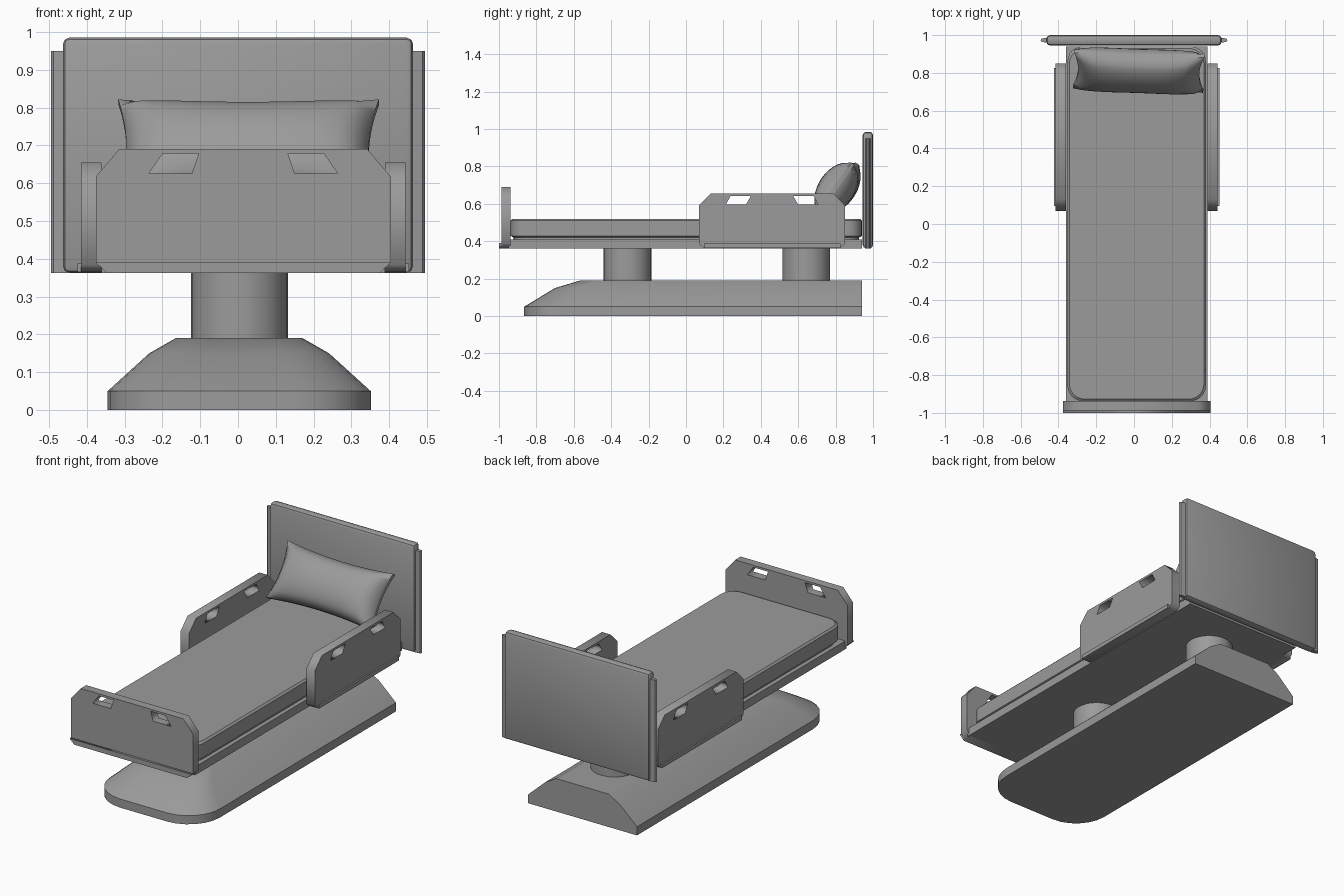
import bpy, bmesh, math
from mathutils import Matrix, Vector

if "Cube" in bpy.data.objects:
    bpy.data.objects.remove(bpy.data.objects["Cube"], do_unlink=True)

GREY = (0.33, 0.33, 0.33, 1)
grey = bpy.data.materials.new("plain grey")
grey.use_nodes = True
grey.diffuse_color = GREY
grey.node_tree.nodes["Principled BSDF"].inputs["Base Color"].default_value = GREY

BED_X = 0.014  # the bed deck sits slightly off the headboard centre


def add_object(name, mesh, smooth=None):
    obj = bpy.data.objects.new(name, mesh)
    bpy.context.scene.collection.objects.link(obj)
    mesh.materials.clear()
    mesh.materials.append(grey)
    if smooth:
        bpy.ops.object.select_all(action='DESELECT')
        bpy.context.view_layer.objects.active = obj
        obj.select_set(True)
        bpy.ops.object.shade_smooth_by_angle(angle=math.radians(smooth))
    return obj


def finish(name, bm, smooth=None):
    bmesh.ops.recalc_face_normals(bm, faces=bm.faces)
    mesh = bpy.data.meshes.new(name)
    bm.to_mesh(mesh)
    bm.free()
    return add_object(name, mesh, smooth)


def box(name, x, y, z, bevel=0, segments=1):
    bm = bmesh.new()
    size = [b - a for a, b in (x, y, z)]
    mid = [(a + b) / 2 for a, b in (x, y, z)]
    bmesh.ops.create_cube(bm, size=1, matrix=Matrix.Translation(mid) @ Matrix.Diagonal((*size, 1)))
    if bevel:
        bmesh.ops.bevel(bm, geom=bm.edges[:], offset=bevel, segments=segments,
                        profile=0.5, affect='EDGES')
    return finish(name, bm, 40 if segments > 1 else None)


def loft(name, rings, smooth=None):
    """Skin a stack of closed rings with equal point counts and cap both ends."""
    bm = bmesh.new()
    loops = [[bm.verts.new(p) for p in ring] for ring in rings]
    n = len(loops[0])
    for a, b in zip(loops, loops[1:]):
        for i in range(n):
            j = (i + 1) % n
            bm.faces.new((a[i], a[j], b[j], b[i]))
    bm.faces.new(loops[0][::-1])
    bm.faces.new(loops[-1])
    return finish(name, bm, smooth)


def rounded(cx, half, front, back, r_front, r_back, z, steps=7):
    """Rectangle outline with separate front and back corner radii."""
    pts = []
    corners = ((1, back, r_back, 0), (-1, back, r_back, 90),
               (-1, front, r_front, 180), (1, front, r_front, 270))
    for side, y, r, start in corners:
        if not r:
            pts.append((cx + side * half, y, z))
            continue
        centre_y = y - r if y == back else y + r
        for k in range(steps):
            a = math.radians(start + 90 * k / (steps - 1))
            pts.append((cx + side * (half - r) + r * math.cos(a), centre_y + r * math.sin(a), z))
    return pts


def cut_panel(name, outline, holes, thickness, matrix):
    """Flat panel with see-through grips, drawn as a filled curve."""
    curve = bpy.data.curves.new(name + " outline", 'CURVE')
    curve.dimensions = '2D'
    curve.fill_mode = 'BOTH'
    curve.extrude = thickness / 2
    for pts in [outline] + holes:
        spline = curve.splines.new('POLY')
        spline.points.add(len(pts) - 1)
        for point, (u, v) in zip(spline.points, pts):
            point.co = (u, v, 0, 1)
        spline.use_cyclic_u = True
    helper = bpy.data.objects.new(name + " helper", curve)
    bpy.context.scene.collection.objects.link(helper)
    bpy.context.view_layer.update()
    graph = bpy.context.evaluated_depsgraph_get()
    mesh = bpy.data.meshes.new_from_object(helper.evaluated_get(graph))
    bpy.data.objects.remove(helper, do_unlink=True)
    mesh.name = name
    mesh.transform(matrix)
    bm = bmesh.new()
    bm.from_mesh(mesh)
    bmesh.ops.remove_doubles(bm, verts=bm.verts, dist=0.0001)
    return finish(name, bm)


def mirrored(half):
    """Complete a symmetric outline from its right half."""
    return half + [(-u, v) for u, v in reversed(half)]


def grips(slanted):
    return [slanted, [(-u, v) for u, v in slanted]]


# Pedestal: sloped sides and nose, square back
loft("pedestal", [rounded(0.003, 0.348 - dx, -0.865 + dy, 0.94, r, 0, z)
                  for dx, dy, r, z in ((0, 0, 0.2, 0), (0, 0, 0.2, 0.05),
                                       (0.11, 0.165, 0.12, 0.15), (0.18, 0.3, 0.09, 0.19))], 25)

# Lift columns
for name, y in (("front_column", -0.313), ("back_column", 0.643)):
    bm = bmesh.new()
    bmesh.ops.create_cone(bm, cap_ends=True, segments=32, radius1=0.128, radius2=0.128, depth=0.2,
                          matrix=Matrix.Translation((0.004, y, 0.28)))
    finish(name, bm, 40)

# Deck and mattress
box("deck", (BED_X - 0.375, BED_X + 0.375), (-0.95, 0.94), (0.362, 0.41))
loft("mattress", [rounded(BED_X, 0.366 - d, -0.937 + d, 0.94 - d, 0.08, 0.08, z)
                  for d, z in ((0.015, 0.405), (0.015, 0.42), (0, 0.428), (0, 0.51), (0.01, 0.52))], 30)

# Footboard with two grips and a bottom strip
cut_panel("footboard",
          mirrored([(0.36, 0.362), (0.39, 0.39), (0.39, 0.617), (0.328, 0.69)]),
          grips([(0.118, 0.678), (0.213, 0.678), (0.25, 0.625), (0.136, 0.625)]), 0.05,
          Matrix.Translation((BED_X, -0.962, 0)) @ Matrix.Rotation(math.pi / 2, 4, 'X'))
cut_panel("footboard_strip", mirrored([(0.36, 0.362), (0.39, 0.39)]), [], 0.05,
          Matrix.Translation((BED_X, -0.975, 0)) @ Matrix.Rotation(math.pi / 2, 4, 'X'))

# Side guards, each with two grips and a lower lip
turn = Matrix(((0, 0, 1, 0), (1, 0, 0, 0), (0, 1, 0, 0), (0, 0, 0, 1)))
for name, side in (("left", 1), ("right", -1)):
    cut_panel(name + "_guard",
              mirrored([(0.365, 0.365), (0.39, 0.385), (0.39, 0.592), (0.327, 0.655)]),
              grips([(0.113, 0.642), (0.222, 0.642), (0.247, 0.595), (0.14, 0.595)]), 0.054,
              Matrix.Translation((BED_X + side * 0.402, 0.46, 0)) @ turn)
    outer, inner = BED_X + side * 0.438, BED_X + side * 0.36
    box(name + "_guard_lip", sorted((outer, inner)), (0.095, 0.825), (0.365, 0.388))

# Headboard panel and its tapered side trims
box("headboard", (-0.463, 0.463), (0.945, 1.0), (0.362, 0.985), 0.018, 2)
for name, side in (("left", 1), ("right", -1)):
    section = ((0.45, 0.958), (0.488, 0.964), (0.495, 0.973), (0.488, 0.982), (0.45, 0.988))
    loft(name + "_headboard_trim",
         [[(side * x, y, z) for x, y in section] for z in (0.362, 0.95)])

# Pillow: pinched cushion leaning on the headboard
bm = bmesh.new()
bmesh.ops.create_cube(bm, size=2)
bmesh.ops.subdivide_edges(bm, edges=bm.edges[:], cuts=15, use_grid_fill=True)
for v in bm.verts:
    u, w, t = v.co
    swell = ((1 - u ** 4) * (1 - w * w)) ** 0.5
    pinch_u, pinch_w = 1 - 0.07 * (1 - w * w), 1 - 0.13 * (1 - u * u)
    v.co = (0.345 * u * pinch_u, 0.16 * w * pinch_w, t * (0.012 + 0.085 * swell))
tilt = Matrix.Rotation(math.radians(-2), 4, 'Z') @ Matrix.Rotation(math.radians(54), 4, 'X')
bm.transform(Matrix.Translation((0.025, 0.81, 0.685)) @ tilt)
finish("pillow", bm, 50)
